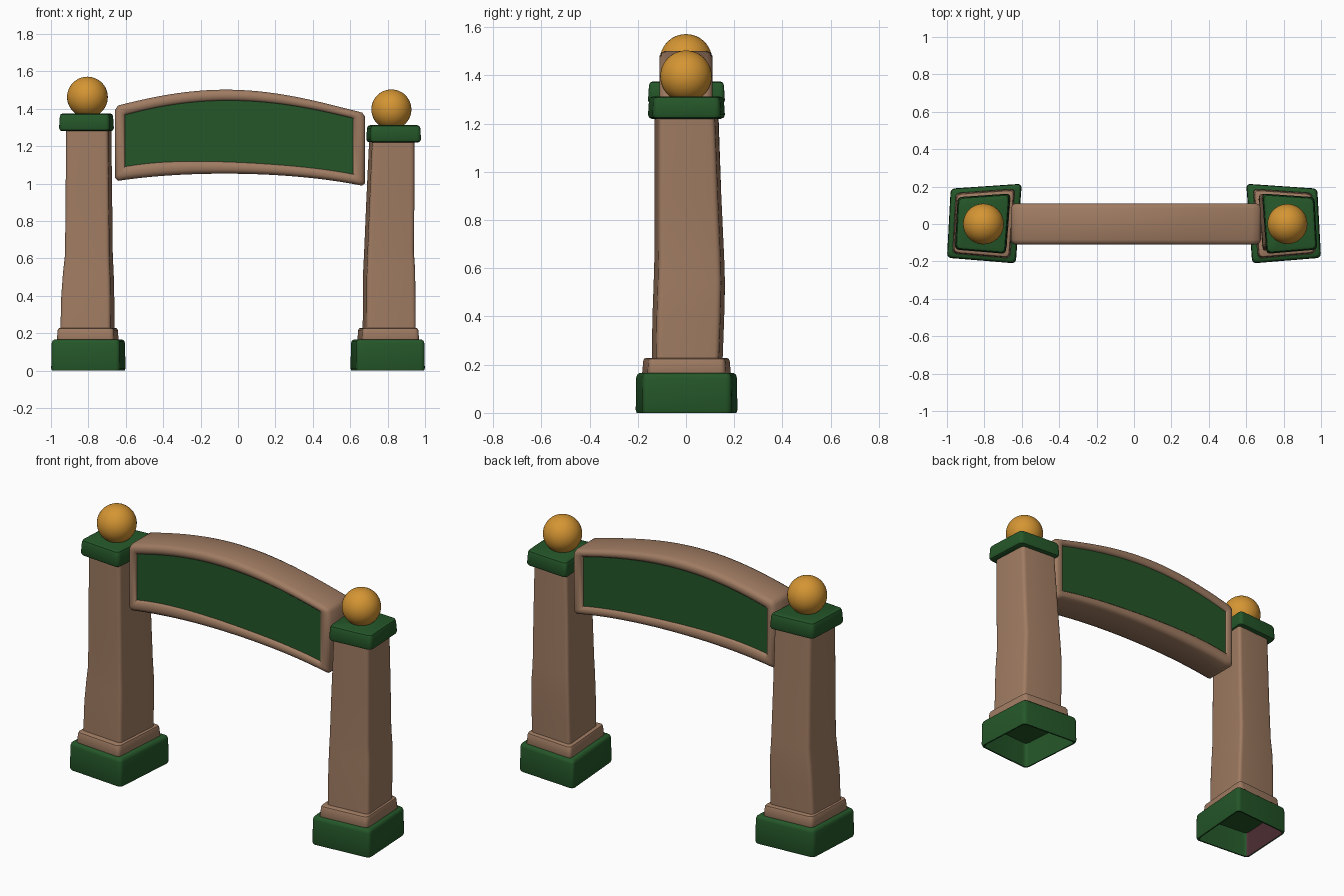
import bpy, bmesh, math
from mathutils import Vector

if "Cube" in bpy.data.objects:
    bpy.data.objects.remove(bpy.data.objects["Cube"])


def material(name, rgb):
    m = bpy.data.materials.new(name)
    m.diffuse_color = (*rgb, 1)
    m.use_nodes = True
    m.node_tree.nodes["Principled BSDF"].inputs["Base Color"].default_value = m.diffuse_color
    return m


GREEN = material("dark green", (0.018, 0.095, 0.022))
STONE = material("warm tan", (0.35, 0.20, 0.122))
GOLD = material("gold", (0.66, 0.30, 0.033))
PLUM = material("dark plum", (0.075, 0.028, 0.035))

# Uneven footprint of the posts: unit corners, first axis points outward
FOOTPRINT = [(1.0, -0.84), (0.9, 0.88), (-1.0, 1.0), (-0.84, -0.98)]


def finish(bm, name, mats, angle=40):
    bmesh.ops.recalc_face_normals(bm, faces=bm.faces)
    me = bpy.data.meshes.new(name)
    bm.to_mesh(me)
    bm.free()
    for m in mats:
        me.materials.append(m)
    me.shade_smooth()
    me.set_sharp_from_angle(angle=math.radians(angle))
    ob = bpy.data.objects.new(name, me)
    bpy.context.collection.objects.link(ob)
    return ob


def ring(bm, side, z, cx, cy, hx, hy, r):
    """Footprint outline with softened corners."""
    pts = [Vector((cx + side * u * hx, cy + v * hy, z)) for u, v in FOOTPRINT]
    out = []
    for i, p in enumerate(pts):
        a = p + (pts[i - 1] - p).normalized() * r
        b = p + (pts[(i + 1) % 4] - p).normalized() * r
        for k in range(5):
            t = k / 4
            out.append(bm.verts.new(a * (1 - t) ** 2 + p * 2 * t * (1 - t) + b * t * t))
    return out


def bridge(bm, a, b):
    n = len(a)
    return [bm.faces.new((a[i], a[(i + 1) % n], b[(i + 1) % n], b[i])) for i in range(n)]


def loft(name, side, rings, mats, r=0.025, dark_inside=False):
    bm = bmesh.new()
    loops = [ring(bm, side, *q, r) for q in rings]
    for k in range(len(loops) - 1):
        for f in bridge(bm, loops[k], loops[k + 1]):
            c = f.calc_center_median()
            f.normal_update()
            if dark_inside and k == 0 and c.x < -0.9 and abs(f.normal.x) > 0.8:
                f.material_index = 1
    bm.faces.new(loops[0])
    bm.faces.new(loops[-1])
    return finish(bm, name, mats)


def block(name, side, cx, hx, hy, z0, z1, mat, e=0.015, flare=0.0):
    """Cushion-edged block."""
    rings = [(z0, cx, 0, hx - e, hy - e), (z0 + e * .3, cx, 0, hx - e * .3, hy - e * .3),
             (z0 + e, cx, 0, hx, hy), (z1 - e, cx, 0, hx - flare, hy - flare),
             (z1 - e * .3, cx, 0, hx - flare - e * .3, hy - flare - e * .3),
             (z1, cx, 0, hx - flare - e, hy - flare - e)]
    return loft(name, side, rings, [mat])


# Posts: column path as (z, centre x, centre y, half width, half depth)
columns = {
    "left": (-1, [(.21, -.805, .003, .146, .15), (.4, -.803, .008, .143, .152),
                  (.52, -.800, .012, .137, .151), (.62, -.797, .012, .129, .148),
                  (.9, -.797, .006, .126, .142), (1.3, -.798, 0, .122, .134)]),
    "right": (1, [(.21, .808, .003, .143, .15), (.4, .808, .008, .142, .152),
                  (.54, .808, .012, .140, .151), (.64, .807, .012, .134, .148),
                  (.9, .814, .006, .130, .142), (1.24, .822, 0, .122, .134)]),
}
tops = {"left": (-.81, 1.28, 1.375, -.805, 1.462, .109),
        "right": (.832, 1.22, 1.312, .82, 1.396, .107)}

for label, (s, path) in columns.items():
    cx = s * 0.8
    # hollow foot, open underneath
    loft(label + "_base", s, [
        (.145, cx, 0, .175, .188), (.0, cx, 0, .188, .202), (.0, cx, 0, .196, .211),
        (.012, cx, 0, .2, .215), (.145, cx, 0, .198, .213), (.158, cx, 0, .194, .209),
        (.165, cx, 0, .185, .2)], [GREEN, PLUM], dark_inside=(s < 0))
    block(label + "_plinth", s, s * .803, .167, .188, .15, .228, STONE, .012, .005)
    loft(label + "_column", s, path, [STONE], r=.022)
    tx, z0, z1, bx, bz, rad = tops[label]
    block(label + "_cap", s, tx, .148, .163, z0, z1, GREEN, .016, .004)
    # ball finial
    bm = bmesh.new()
    bmesh.ops.create_uvsphere(bm, u_segments=40, v_segments=24, radius=rad)
    bmesh.ops.translate(bm, verts=bm.verts, vec=(bx, 0, bz))
    finish(bm, label + "_ball", [GOLD])


# Arched sign
def curve(vals, u):
    """Smooth curve through five evenly spaced heights."""
    total = 0
    for i, v in enumerate(vals):
        for j in range(5):
            if j != i:
                v *= (u * 4 - j) / (i - j)
        total += v
    return total


OUT_TOP, OUT_BOT = (1.413, 1.483, 1.5, 1.456, 1.375), (1.012, 1.046, 1.052, 1.034, .985)
IN_TOP, IN_BOT = (1.366, 1.428, 1.443, 1.413, 1.348), (1.09, 1.118, 1.113, 1.092, 1.05)
US = [0, .012] + [i / 28 for i in range(1, 28)] + [.988, 1]


def outline(x0, x1, top, bot, corner):
    up, low = [], []
    for u in US:
        d = corner if u in (0, 1) else 0
        x = x0 + (x1 - x0) * u
        up.append(Vector((x, 0, curve(top, u) - d)))
        low.append(Vector((x, 0, curve(bot, u) + d)))
    return up + low[::-1]


outer = outline(-.657, .68, OUT_TOP, OUT_BOT, .018)
inner = outline(-.605, .615, IN_TOP, IN_BOT, 0)

# frame: rounded section swept round the outline, front to back
section = [(1, .088), (1, .097), (.86, .106), (.6, .11), (.35, .109), (.14, .102), (0, .085)]
section = [(t, -y) for t, y in section] + [(t, y) for t, y in section[::-1]]
bm = bmesh.new()
loops = [[bm.verts.new(o.lerp(i, t) + Vector((0, y, 0))) for o, i in zip(outer, inner)]
         for t, y in section]
for a, b in zip(loops, loops[1:]):
    bridge(bm, a, b)
bridge(bm, loops[-1], loops[0])
finish(bm, "sign_frame", [STONE], 50)

# recessed panel, both faces
bm = bmesh.new()
n = len(inner)
sides = [[bm.verts.new(p + Vector((0, y, 0))) for p in inner] for y in (-.094, .094)]
for v in sides:
    for i in range(n // 2 - 1):
        bm.faces.new((v[i], v[i + 1], v[n - 2 - i], v[n - 1 - i]))
bridge(bm, *sides)
finish(bm, "sign_panel", [GREEN])
